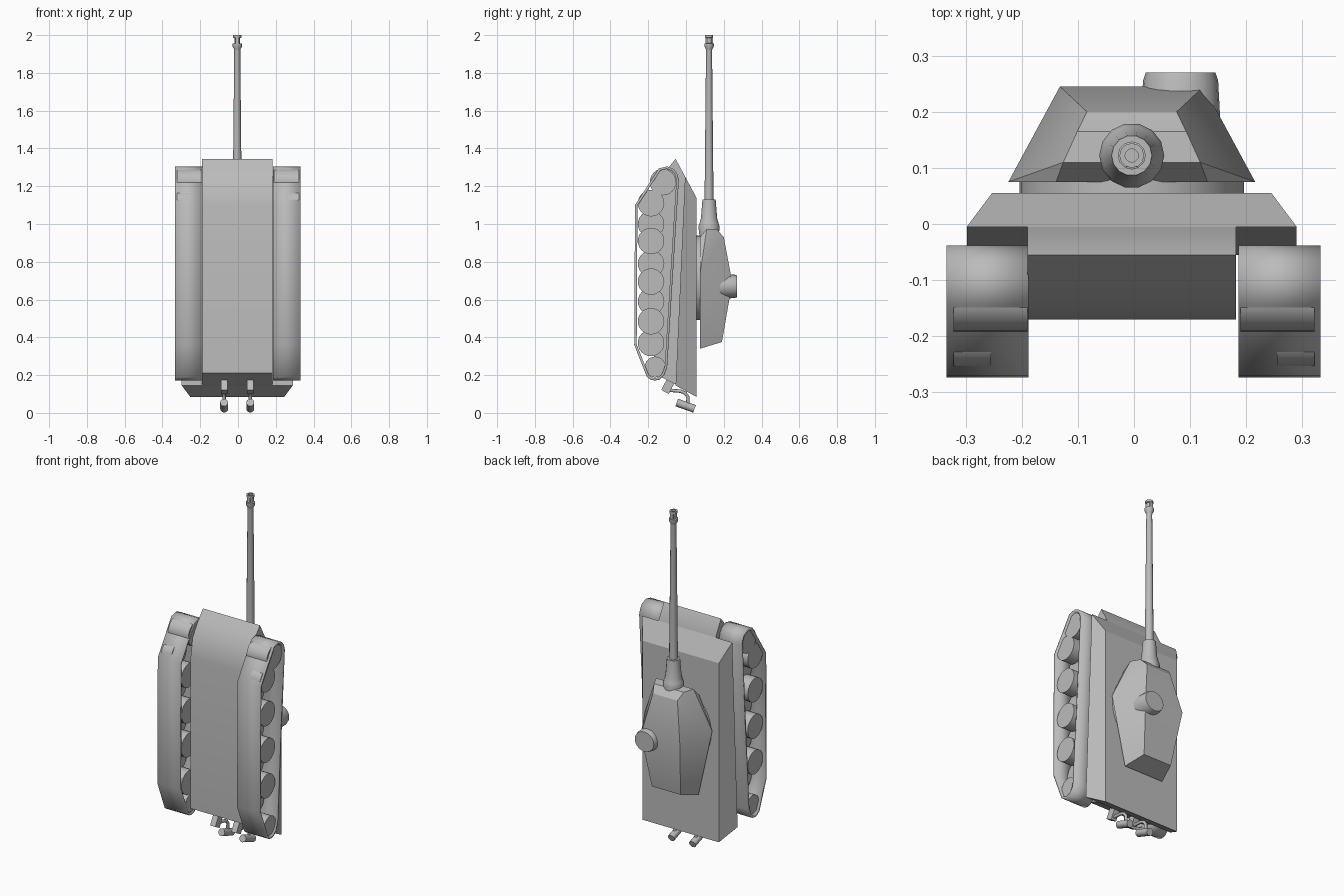
import bpy, bmesh, math
from mathutils import Vector

cube = bpy.data.objects.get("Cube")
if cube:
    bpy.data.objects.remove(cube, do_unlink=True)

CX = -0.004          # centre line of hull, turret and gun
GUN_Y = 0.122

grey = bpy.data.materials.new("plain_grey")
grey.use_nodes = True
grey.diffuse_color = (0.5, 0.5, 0.5, 1)
grey.node_tree.nodes["Principled BSDF"].inputs["Base Color"].default_value = (0.5, 0.5, 0.5, 1)


def finish(obj, angle=30):
    obj.data.materials.append(grey)
    bpy.ops.object.select_all(action='DESELECT')
    obj.select_set(True)
    bpy.context.view_layer.objects.active = obj
    bpy.ops.object.shade_smooth_by_angle(angle=math.radians(angle))
    return obj


def to_object(bm, name):
    bmesh.ops.recalc_face_normals(bm, faces=bm.faces[:])
    mesh = bpy.data.meshes.new(name)
    bm.to_mesh(mesh)
    bm.free()
    obj = bpy.data.objects.new(name, mesh)
    bpy.context.collection.objects.link(obj)
    return obj


def body(name, profile, centre=CX, apex=None, caps=True):
    """Side profile of (y, z, half width), mirrored across x; an apex fans out each side."""
    bm = bmesh.new()
    sides = []
    for s in (-1, 1):
        ring = [bm.verts.new((centre + s * w, y, z)) for y, z, w in profile]
        sides.append(ring)
        if apex:
            tip = bm.verts.new((centre + s * apex[2], apex[0], apex[1]))
            for i in range(len(ring)):
                bm.faces.new((ring[i], ring[i - 1], tip))
        elif caps:
            bm.faces.new(ring)
    a, b = sides
    for i in range(len(a)):
        bm.faces.new((a[i - 1], a[i], b[i], b[i - 1]))
    return to_object(bm, name)


def lathe(name, profile, start, axis, sides=16, stretch=1.0, angle=35):
    """Solid of revolution: (radius, distance) pairs along an axis."""
    bm = bmesh.new()
    axis = Vector(axis).normalized()
    u = Vector((1, 0, 0)) if abs(axis.x) < 0.5 else Vector((0, 1, 0))
    v = axis.cross(u) * stretch
    rings = []
    for r, d in profile:
        c = Vector(start) + axis * d
        turns = [2 * math.pi * i / sides for i in range(sides)]
        rings.append([bm.verts.new(c + (u * math.cos(t) + v * math.sin(t)) * r) for t in turns])
    for lo, hi in zip(rings, rings[1:]):
        for i in range(sides):
            bm.faces.new((lo[i - 1], lo[i], hi[i], hi[i - 1]))
    bm.faces.new(rings[0])
    bm.faces.new(rings[-1])
    return finish(to_object(bm, name), angle)


def box(name, centre, size, tilt=0):
    bpy.ops.mesh.primitive_cube_add(size=1, location=centre, rotation=(tilt, 0, 0))
    obj = bpy.context.object
    obj.name = name
    obj.scale = size
    return finish(obj)


# Hull: sloped upper sponsons and a narrow belly with a rounded nose
finish(body("upper_hull", [(0.055, 0.085, 0.249), (0.055, 1.14, 0.249),
                           (-0.005, 1.252, 0.294), (-0.055, 0.145, 0.294)]), 20)
belly = [(-0.005, 0.125), (-0.005, 1.252), (-0.055, 1.345), (-0.1, 1.29),
         (-0.15, 1.21), (-0.17, 1.1), (-0.17, 0.21)]
finish(body("lower_hull", [(y, z, 0.186) for y, z in belly]))

# Turret on its ring
lathe("turret_ring", [(0.2, 0), (0.2, 0.025)], (CX, 0.053, 0.715), (0, 1, 0), 40, 1.12)
finish(body("turret", [(0.075, 0.34, 0.13), (0.19, 0.375, 0.093), (0.245, 0.69, 0.128),
                       (0.2, 0.93, 0.08), (0.165, 0.97, 0.097), (0.11, 0.975, 0.122),
                       (0.075, 0.93, 0.135)], apex=(0.075, 0.74, 0.22)), 28)
lathe("cupola", [(0.071, 0), (0.067, 0.075), (0.062, 0.09)],
      (0.083, 0.18, 0.67), (0, 1, 0), 20, 0.93, 20)

# Gun: mantlet collar, tapered barrel and muzzle brake
lathe("mantlet", [(0.05, 0.92), (0.058, 0.985), (0.053, 1.0), (0.044, 1.03), (0.036, 1.13)],
      (CX, GUN_Y, 0), (0, 0, 1), 14)
lathe("barrel", [(0.024, 1.1), (0.016, 1.92), (0.017, 1.925), (0.025, 1.94), (0.025, 1.955),
                 (0.015, 1.957), (0.015, 1.985), (0.022, 1.987), (0.022, 2.0), (0.012, 2.0),
                 (0.012, 1.97)], (CX, GUN_Y, 0), (0, 0, 1), 12)
for s in (-1, 1):
    box("muzzle_web", (CX, GUN_Y + s * 0.016, 1.971), (0.02, 0.008, 0.036))

# Running gear on both sides
band = [(-0.143, 1.295), (-0.27, 1.1), (-0.274, 0.36), (-0.207, 0.19), (-0.187, 0.176),
        (-0.165, 0.171), (-0.14, 0.176), (-0.115, 0.2), (-0.1, 0.24), (-0.038, 1.235),
        (-0.046, 1.265), (-0.064, 1.29), (-0.1, 1.305)]
outer_wheels = [(-0.185, z, 0.07) for z in (1.11, 0.91, 0.695, 0.485)]
inner_wheels = [(-0.185, z, 0.07) for z in (1.0, 0.79, 0.59, 0.37)]
end_wheels = [(-0.122, 1.222, 0.07), (-0.163, 0.243, 0.055)]
for s, side in ((-1, "right"), (1, "left")):
    track = body(side + "_track", [(y, z, 0.073) for y, z in band], s * 0.26 - 0.001, caps=False)
    rim = track.modifiers.new("thickness", 'SOLIDIFY')
    rim.thickness = 0.013
    rim.offset = -1
    rim.use_even_offset = True
    finish(track, 35)
    for kind, wheels, x0, x1 in (("outer_wheel", outer_wheels, 0.255, 0.322),
                                 ("inner_wheel", inner_wheels, 0.19, 0.25),
                                 ("end_wheel", end_wheels, 0.19, 0.322)):
        for y, z, r in wheels:
            lathe(side + "_" + kind, [(r, x0), (r, x1)], (0, y, z), (s, 0, 0), 24)

# Twin exhausts on the rear plate
for s, side in ((-1, "right"), (1, "left")):
    x = CX + s * 0.069
    box(side + "_exhaust_box", (x, -0.095, 0.142), (0.034, 0.045, 0.07), math.radians(-28))
    curve = bpy.data.curves.new(side + "_exhaust_pipe", 'CURVE')
    curve.dimensions = '3D'
    curve.bevel_depth = 0.009
    curve.bevel_resolution = 2
    curve.materials.append(grey)
    line = curve.splines.new('POLY')
    path = [(-0.09, 0.12), (-0.03, 0.115), (-0.005, 0.105), (0.01, 0.085), (0.01, 0.04)]
    line.points.add(len(path) - 1)
    for p, (y, z) in zip(line.points, path):
        p.co = (x, y, z, 1)
    bpy.context.collection.objects.link(bpy.data.objects.new(curve.name, curve))
    lathe(side + "_muffler", [(0.021, 0), (0.021, 0.1)], (x, -0.049, 0.055), (0, 0.095, -0.034), 12)
